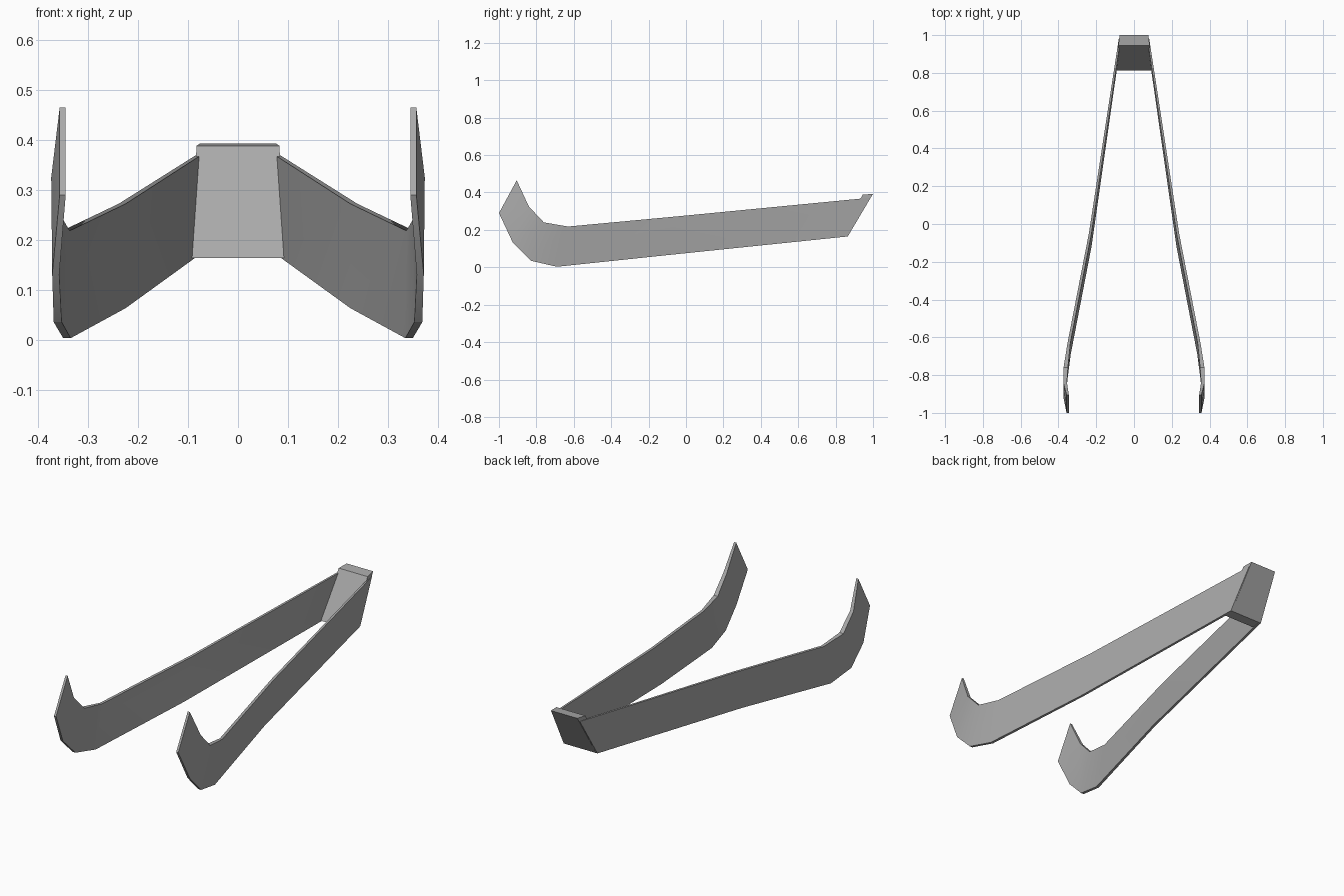
import bpy
import bmesh

if "Cube" in bpy.data.objects:
    bpy.data.objects.remove(bpy.data.objects["Cube"], do_unlink=True)

grey = bpy.data.materials.new("plain grey")
grey.use_nodes = True
color = (0.40, 0.40, 0.40, 1)
grey.diffuse_color = color
grey.node_tree.nodes["Principled BSDF"].inputs["Base Color"].default_value = color


def loft(name, sections):
    """Skin a row of four-cornered sections and close both ends."""
    bm = bmesh.new()
    rings = [[bm.verts.new(p) for p in ring] for ring in sections]
    for a, b in zip(rings, rings[1:]):
        for i in range(4):
            j = (i + 1) % 4
            bm.faces.new((a[i], a[j], b[j], b[i]))
    bm.faces.new(rings[0])
    bm.faces.new(rings[-1])
    bmesh.ops.recalc_face_normals(bm, faces=bm.faces[:])
    mesh = bpy.data.meshes.new(name)
    bm.to_mesh(mesh)
    bm.free()
    mesh.materials.append(grey)
    obj = bpy.data.objects.new(name, mesh)
    bpy.context.collection.objects.link(obj)
    bpy.ops.object.select_all(action='DESELECT')
    obj.select_set(True)
    bpy.context.view_layer.objects.active = obj
    bpy.ops.object.shade_smooth_by_angle(angle=0.5)
    return obj


# Arm stations from hinge to hooked tip: inner x, outer x, y, z of each edge
top_edge = [(0.070, 0.080, 0.985, 0.372), (0.225, 0.239, -0.05, 0.272),
            (0.337, 0.352, -0.63, 0.218), (0.350, 0.373, -0.76, 0.24),
            (0.355, 0.374, -0.84, 0.325), (0.345, 0.357, -0.905, 0.465)]
bottom_edge = [(0.084, 0.097, 0.865, 0.165), (0.225, 0.238, -0.12, 0.063),
               (0.335, 0.350, -0.69, 0.003), (0.353, 0.369, -0.83, 0.035),
               (0.358, 0.372, -0.925, 0.13), (0.345, 0.357, -1.0, 0.29)]

for name, side in (("left_arm", 1), ("right_arm", -1)):
    sections = []
    for (ti, to, ty, tz), (bi, bo, by, bz) in zip(top_edge, bottom_edge):
        sections.append([(side * ti, ty, tz), (side * to, ty, tz),
                         (side * bo, by, bz), (side * bi, by, bz)])
    loft(name, sections)

# Slanted block joining the arms at the back
block = [[(s * 0.083, 0.945, 0.388), (s * 0.076, 1.0, 0.393),
          (s * 0.090, 0.865, 0.165), (s * 0.093, 0.812, 0.163)]
         for s in (-1, 1)]
loft("hinge_block", block)
